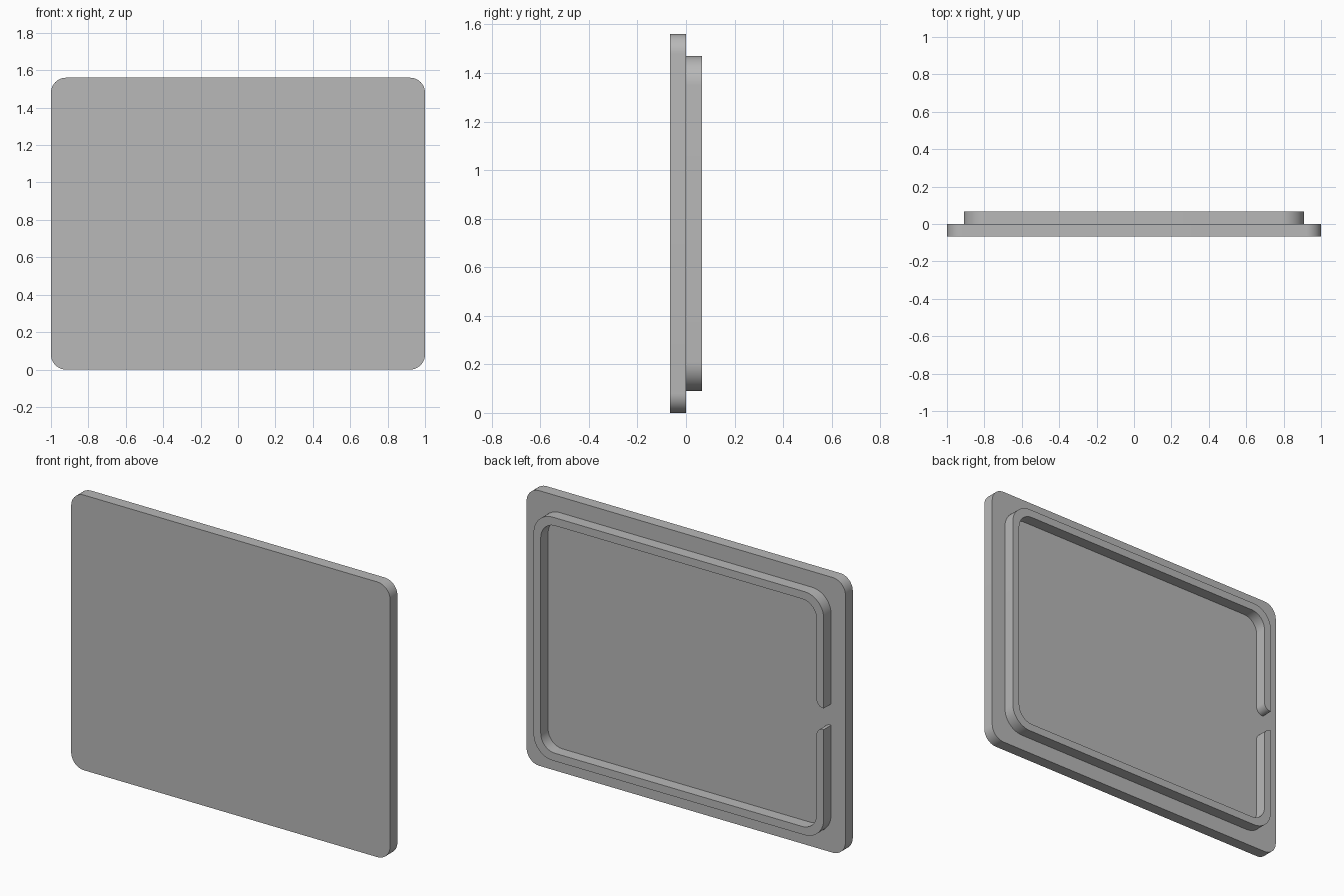
import bpy, bmesh
from math import sin, cos, pi

cube = bpy.data.objects.get("Cube")
if cube:
    bpy.data.objects.remove(cube, do_unlink=True)

HEIGHT = 1.56
MID = HEIGHT / 2
THICK = 0.066
WALL = 0.045
GAP = 0.06      # half the opening in the rim
SEGMENTS = 14

grey = bpy.data.materials.new("plain_grey")
grey.use_nodes = True
colour = (0.48, 0.48, 0.48, 1)
grey.diffuse_color = colour
grey.node_tree.nodes["Principled BSDF"].inputs["Base Color"].default_value = colour


def arc(cx, cz, r, start, sweep=pi / 2):
    return [(cx + r * cos(start + sweep * i / SEGMENTS),
             cz + r * sin(start + sweep * i / SEGMENTS)) for i in range(SEGMENTS + 1)]


def rounded_rect(half_w, half_h, r):
    """Outline that starts and ends on the -x side, running clockwise from its upper half."""
    points = []
    for sx, sz, start in ((-1, 1, pi), (1, 1, pi / 2), (1, -1, 0), (-1, -1, -pi / 2)):
        points += arc(sx * (half_w - r), MID + sz * (half_h - r), r, start, -pi / 2)
    return points


def extrude_outline(name, outline, y0, y1):
    bm = bmesh.new()
    face = bm.faces.new([bm.verts.new((x, y0, z)) for x, z in outline])
    result = bmesh.ops.extrude_face_region(bm, geom=[face], use_keep_orig=True)
    moved = [v for v in result["geom"] if isinstance(v, bmesh.types.BMVert)]
    bmesh.ops.translate(bm, verts=moved, vec=(0, y1 - y0, 0))
    bmesh.ops.recalc_face_normals(bm, faces=bm.faces)
    mesh = bpy.data.meshes.new(name)
    bm.to_mesh(mesh)
    bm.free()
    mesh.materials.append(grey)
    obj = bpy.data.objects.new(name, mesh)
    bpy.context.collection.objects.link(obj)
    bpy.ops.object.select_all(action="DESELECT")
    obj.select_set(True)
    bpy.context.view_layer.objects.active = obj
    bpy.ops.object.shade_smooth_by_angle()


# Front plate
extrude_outline("cover_plate", rounded_rect(1, MID, 0.08), -THICK, 0)

# Raised rim on the back, open in the middle of the -x side
half_w, half_h, outer_r = 0.91, MID - 0.09, 0.12
inner_w = half_w - WALL
outer = rounded_rect(half_w, half_h, outer_r)
inner = rounded_rect(inner_w, half_h - WALL, outer_r - 0.03)

# The inner corners of both rim ends are rounded
tip_r = WALL * 0.9
tip_x = -inner_w - tip_r
lower_tip = arc(tip_x, MID - GAP - tip_r, tip_r, pi / 2, -pi / 2)
upper_tip = arc(tip_x, MID + GAP + tip_r, tip_r, 0, -pi / 2)
rim = ([(-half_w, MID + GAP)] + outer + [(-half_w, MID - GAP)]
       + lower_tip + inner[::-1] + upper_tip)
extrude_outline("back_rim", rim, 0, THICK)
